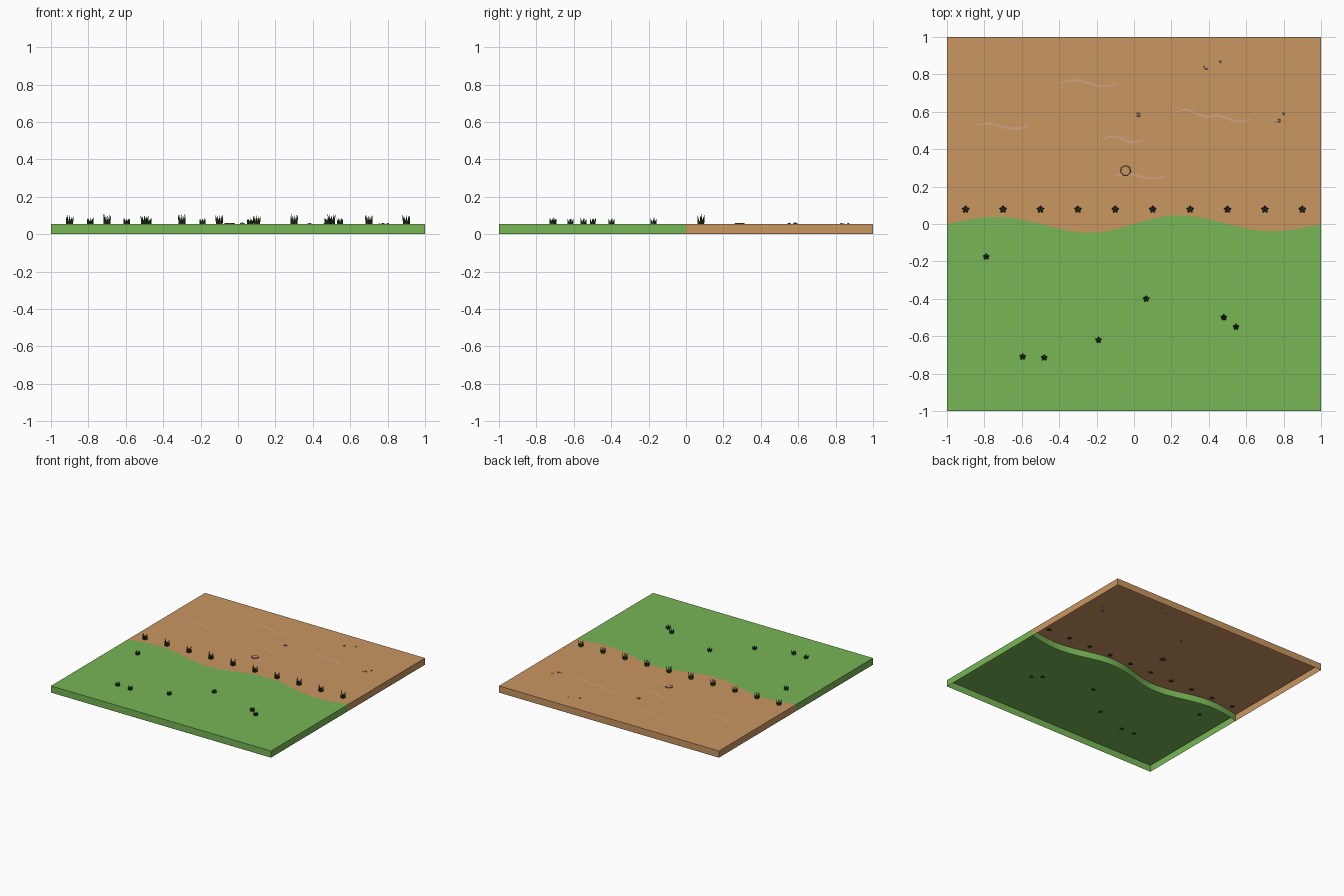
import bpy, bmesh, math, random
from mathutils import Vector, Matrix

if "Cube" in bpy.data.objects:
    bpy.data.objects.remove(bpy.data.objects["Cube"])

random.seed(4)
TOP = 0.055


def material(name, r, g, b):
    def lin(c):
        c /= 255
        return c / 12.92 if c <= 0.04045 else ((c + 0.055) / 1.055) ** 2.4
    m = bpy.data.materials.new(name)
    m.diffuse_color = (lin(r), lin(g), lin(b), 1)
    m.use_nodes = True
    m.node_tree.nodes["Principled BSDF"].inputs["Base Color"].default_value = m.diffuse_color
    return m


GRASS = material("grass green", 120, 182, 86)
DIRT = material("dirt tan", 202, 150, 97)
RIPPLE = material("pale sand", 208, 162, 132)
LEAF = material("dark leaf green", 36, 74, 34)
STEM = material("olive brown", 66, 62, 28)
STONE = material("stone grey", 136, 116, 112)
CRUST = material("dark crust", 92, 66, 46)


def finish(bm, name, *mats):
    me = bpy.data.meshes.new(name)
    bm.to_mesh(me)
    bm.free()
    for m in mats:
        me.materials.append(m)
    ob = bpy.data.objects.new(name, me)
    bpy.context.collection.objects.link(ob)
    return ob


def border(x):
    return 0.05 * math.sin(2 * math.pi * x) * (1 - 0.3 * abs(x))


# Ground halves: open-bottomed trays that meet along the wavy border
def ground(name, edge_y, mat, wavy_wall):
    bm = bmesh.new()
    n = 48
    rows = []
    for i in range(n + 1):
        x = -1 + 2 * i / n
        rows.append([bm.verts.new(p) for p in (
            (x, edge_y, 0), (x, edge_y, TOP), (x, border(x), TOP), (x, border(x), 0))])
    for a, b in zip(rows, rows[1:]):
        for k in range(3 if wavy_wall else 2):
            bm.faces.new((a[k], a[k + 1], b[k + 1], b[k]))
    bm.faces.new(rows[0])
    bm.faces.new(rows[-1])
    bmesh.ops.recalc_face_normals(bm, faces=bm.faces)
    if sum(f.normal.z for f in bm.faces) < 0:
        bmesh.ops.reverse_faces(bm, faces=bm.faces)
    finish(bm, name, mat)


ground("grass_ground", -1, GRASS, True)
ground("dirt_ground", 1, DIRT, False)


# Clumps of pointed blades leaning outwards
def clump(name, x, y, height, spread, mats):
    bm = bmesh.new()
    blades = [(0, 0, 0.85)] + [
        (math.pi / 2 + k * math.tau / 5, spread, random.uniform(0.75, 1)) for k in range(5)]
    for k, (ang, lean, h) in enumerate(blades):
        d = Vector((math.cos(ang), math.sin(ang), 0))
        side = Vector((-d.y, d.x, 0))
        base = Vector((x, y, TOP - 0.004)) + d * lean * 0.5
        tip = Vector((x, y, TOP + height * h)) + d * lean
        ring = [bm.verts.new(base + d * 0.008 * math.cos(a) + side * 0.008 * math.sin(a))
                for a in (j * math.tau / 4 for j in range(4))]
        t = bm.verts.new(tip)
        faces = [bm.faces.new((ring[j], ring[(j + 1) % 4], t)) for j in range(4)]
        faces.append(bm.faces.new(ring[::-1]))
        for f in faces:
            f.material_index = k % len(mats)
    finish(bm, name, *mats)


for i in range(10):
    clump("border_grass", -0.9 + 0.2 * i, 0.078, 0.056, 0.022, (LEAF, STEM))
for x, y in ((-0.79, -0.175), (-0.595, -0.71), (-0.48, -0.715), (-0.19, -0.62),
             (0.065, -0.4), (0.48, -0.5), (0.545, -0.55)):
    clump("meadow_tuft", x, y, 0.036, 0.018, (LEAF,))


# Wavy ripple marks laid on the dirt
def ripple(x0, x1, y, amp):
    bm = bmesh.new()
    prev = None
    n = 20
    for i in range(n + 1):
        t = i / n
        yc = y + amp * math.sin(math.tau * t)
        w = 0.003 + 0.004 * math.sin(math.pi * t)
        cur = [bm.verts.new((x0 + (x1 - x0) * t, yc + s * w, TOP + 0.001)) for s in (-1, 1)]
        if prev:
            bm.faces.new((prev[0], cur[0], cur[1], prev[1]))
        prev = cur
    finish(bm, "sand_ripple", RIPPLE)


for r in ((-0.4, -0.09, 0.753, 0.016), (-0.86, -0.56, 0.523, 0.014), (-0.17, 0.06, 0.452, 0.015),
          (0.21, 0.45, 0.593, 0.018), (0.38, 0.63, 0.563, 0.016), (-0.11, 0.165, 0.255, 0.012)):
    ripple(*r)


# Small half-buried pebbles
for x, y, r in ((0.022, 0.583, 0.014), (0.385, 0.83, 0.009), (0.372, 0.842, 0.005),
                (0.462, 0.868, 0.008), (0.775, 0.552, 0.011), (0.755, 0.545, 0.005),
                (0.8, 0.59, 0.008)):
    bm = bmesh.new()
    bmesh.ops.create_icosphere(bm, subdivisions=1, radius=r,
                               matrix=Matrix.Translation((x, y, TOP)) @ Matrix.Diagonal((1, 1, 0.6, 1)))
    finish(bm, "pebble", STONE)

# Low flake of cracked earth: dirt-coloured top, dark sides
bm = bmesh.new()
bmesh.ops.create_cone(bm, cap_ends=True, segments=7, radius1=0.03, radius2=0.026, depth=0.006,
                      matrix=Matrix.Translation((-0.045, 0.285, TOP + 0.002)))
for f in bm.faces:
    f.material_index = 0 if f.normal.z > 0.9 else 1
finish(bm, "earth_flake", DIRT, CRUST)
